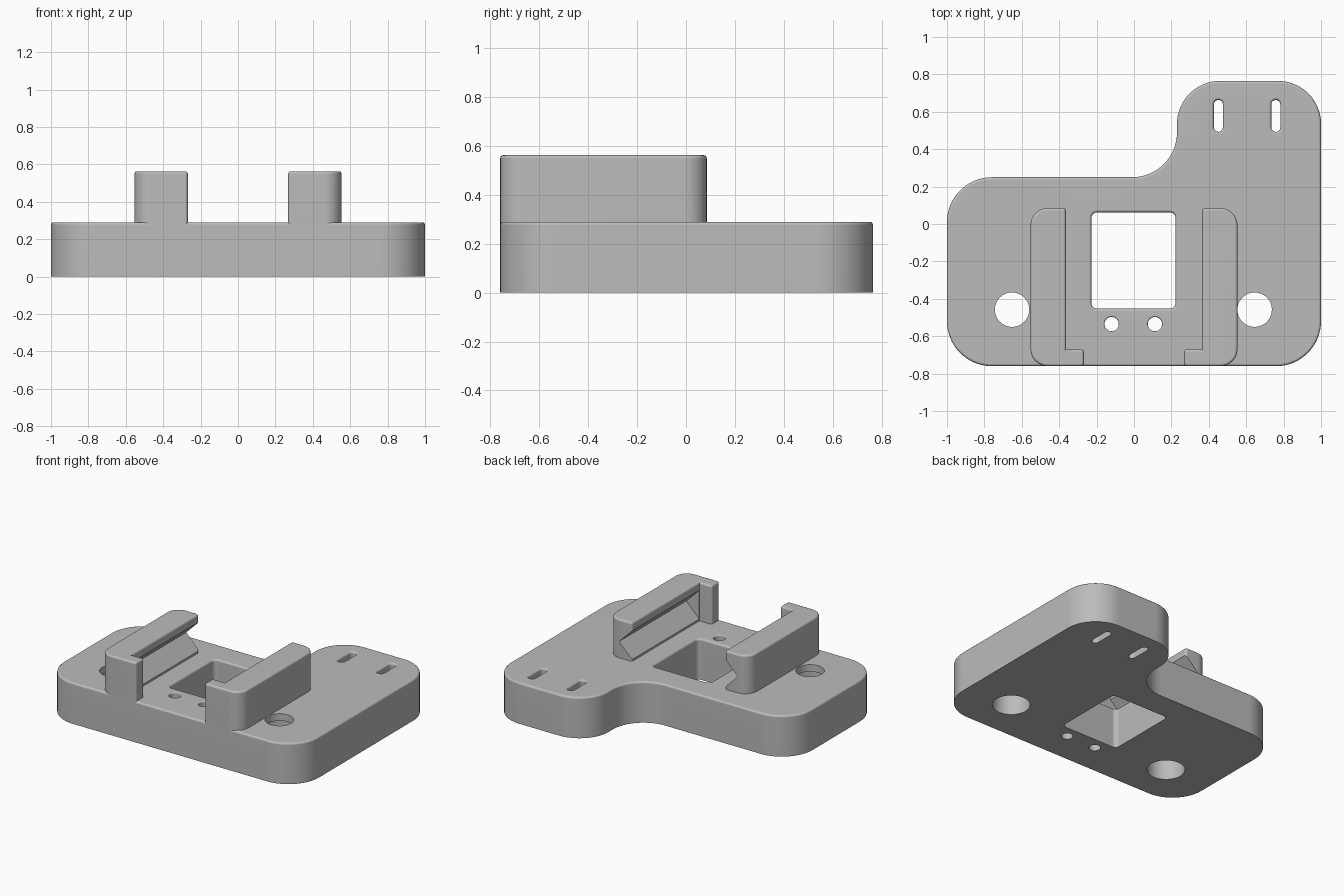
import bpy, bmesh, math
from mathutils import Vector

cube = bpy.data.objects.get("Cube")
if cube:
    bpy.data.objects.remove(cube, do_unlink=True)

grey = bpy.data.materials.new("light grey")
grey.use_nodes = True
colour = (0.5, 0.5, 0.5, 1)
grey.diffuse_color = colour
grey.node_tree.nodes["Principled BSDF"].inputs["Base Color"].default_value = colour

TOP = 0.29     # plate thickness
EDGE = 0.014   # small edge rounding
FRONT = -0.76


def rounded(corners, steps=12):
    """Outline from right-angled corners (x, y, radius)."""
    out = []
    for i, (x, y, r) in enumerate(corners):
        p = Vector((x, y))
        if r == 0:
            out.append(p)
            continue
        u = (Vector(corners[i - 1][:2]) - p).normalized()
        v = (Vector(corners[(i + 1) % len(corners)][:2]) - p).normalized()
        for k in range(steps + 1):
            a = math.pi / 2 * k / steps
            out.append(p + r * (u + v) - r * (v * math.cos(a) + u * math.sin(a)))
    clean = []
    for p in out:
        if not clean or (p - clean[-1]).length > 1e-5:
            clean.append(p)
    if (clean[0] - clean[-1]).length < 1e-5:
        clean.pop()
    return clean


def make_object(name, bm):
    bmesh.ops.recalc_face_normals(bm, faces=bm.faces)
    mesh = bpy.data.meshes.new(name)
    bm.to_mesh(mesh)
    bm.free()
    mesh.materials.append(grey)
    ob = bpy.data.objects.new(name, mesh)
    bpy.context.collection.objects.link(ob)
    return ob


def prism(name, points, depth, bevel_z=None):
    """Extrude a flat outline; optionally round the edges lying at bevel_z."""
    bm = bmesh.new()
    face = bm.faces.new([bm.verts.new(p) for p in points])
    res = bmesh.ops.extrude_face_region(bm, geom=[face], use_keep_orig=True)
    moved = [g for g in res["geom"] if isinstance(g, bmesh.types.BMVert)]
    bmesh.ops.translate(bm, verts=moved, vec=depth)
    bmesh.ops.recalc_face_normals(bm, faces=bm.faces)
    if bevel_z is not None:
        edges = [e for e in bm.edges if all(abs(v.co.z - bevel_z) < 1e-5 for v in e.verts)]
        bmesh.ops.bevel(bm, geom=edges, offset=EDGE, segments=3, profile=0.5,
                        affect='EDGES', clamp_overlap=True)
    return make_object(name, bm)


def hole_cutter(name, x, y, hx, hy, r, flare=EDGE, top=TOP + 0.1):
    """Vertical rounded cutter whose mouth flares at the plate's top."""
    levels = [(-0.1, 0)]
    if flare:
        for k in range(4):
            a = math.pi / 2 * k / 3
            levels.append((TOP - flare + flare * math.sin(a), flare * (1 - math.cos(a))))
    levels.append((top, flare))
    bm = bmesh.new()
    rings = []
    for z, d in levels:
        a, b, q = hx + d, hy + d, r + d
        ring = rounded([(x - a, y - b, q), (x + a, y - b, q), (x + a, y + b, q), (x - a, y + b, q)])
        rings.append([bm.verts.new((p.x, p.y, z)) for p in ring])
    n = len(rings[0])
    for low, high in zip(rings, rings[1:]):
        for i in range(n):
            j = (i + 1) % n
            bm.faces.new((low[i], low[j], high[j], high[i]))
    bm.faces.new(rings[0])
    bm.faces.new(rings[-1])
    return make_object(name, bm)


def activate(ob):
    bpy.ops.object.select_all(action='DESELECT')
    ob.select_set(True)
    bpy.context.view_layer.objects.active = ob


def cut(ob, cutter):
    cutter.hide_render = True
    mod = ob.modifiers.new("cut", 'BOOLEAN')
    mod.operation = 'DIFFERENCE'
    mod.solver = 'EXACT'
    mod.object = cutter
    activate(ob)
    bpy.ops.object.modifier_apply(modifier=mod.name)
    bpy.data.objects.remove(cutter, do_unlink=True)


def finish(ob):
    activate(ob)
    bpy.ops.object.shade_smooth_by_angle(angle=math.radians(35))
    mod = ob.modifiers.new("flat faces", 'WEIGHTED_NORMAL')
    mod.keep_sharp = True


# Base plate with a raised back corner and a concave sweep
outline = rounded([(-1, FRONT, 0.24), (1, FRONT, 0.24), (1, 0.765, 0.23),
                   (0.23, 0.765, 0.23), (0.23, 0.25, 0.24), (-1, 0.25, 0.24)], 16)
plate = prism("base_plate", [(p.x, p.y, 0) for p in outline], (0, 0, TOP), TOP)

# Square window, cable slots and small pin holes
cut(plate, hole_cutter("window_cutter", -0.003, -0.195, 0.225, 0.257, 0.03))
for x in (0.451, 0.758):
    cut(plate, hole_cutter("slot_cutter", x, 0.578, 0.024, 0.085, 0.024))
for x in (-0.12, 0.112):
    cut(plate, hole_cutter("pin_cutter", x, -0.535, 0.038, 0.038, 0.038, 0.008))

# Screw holes, counterbored from below
for x in (-0.652, 0.645):
    cut(plate, hole_cutter("screw_cutter", x, -0.458, 0.092, 0.092, 0.092, 0))
    cut(plate, hole_cutter("counterbore_cutter", x, -0.458, 0.122, 0.122, 0.122, 0, 0.24))
finish(plate)

# Clamp rails with front stops
base = TOP - EDGE
rail_top = 0.563
rail_outline = rounded([(-0.553, FRONT, 0.09), (-0.268, FRONT, 0.016), (-0.268, -0.67, 0.016),
                        (-0.364, -0.67, 0), (-0.364, 0.085, 0.016), (-0.553, 0.085, 0.09)], 8)
rails = prism("clamp_rails", [(p.x, p.y, base) for p in rail_outline],
              (0, 0, rail_top - base), rail_top)

# V groove along the inner face, ending at the front stop
cut(rails, prism("groove_cutter", [(-0.465, -0.668, 0.405), (-0.3, -0.668, 0.24),
                                   (-0.3, -0.668, 0.57)], (0, 1, 0)))
mirror = rails.modifiers.new("mirror", 'MIRROR')
mirror.use_axis[0] = True
activate(rails)
bpy.ops.object.modifier_apply(modifier=mirror.name)
finish(rails)
